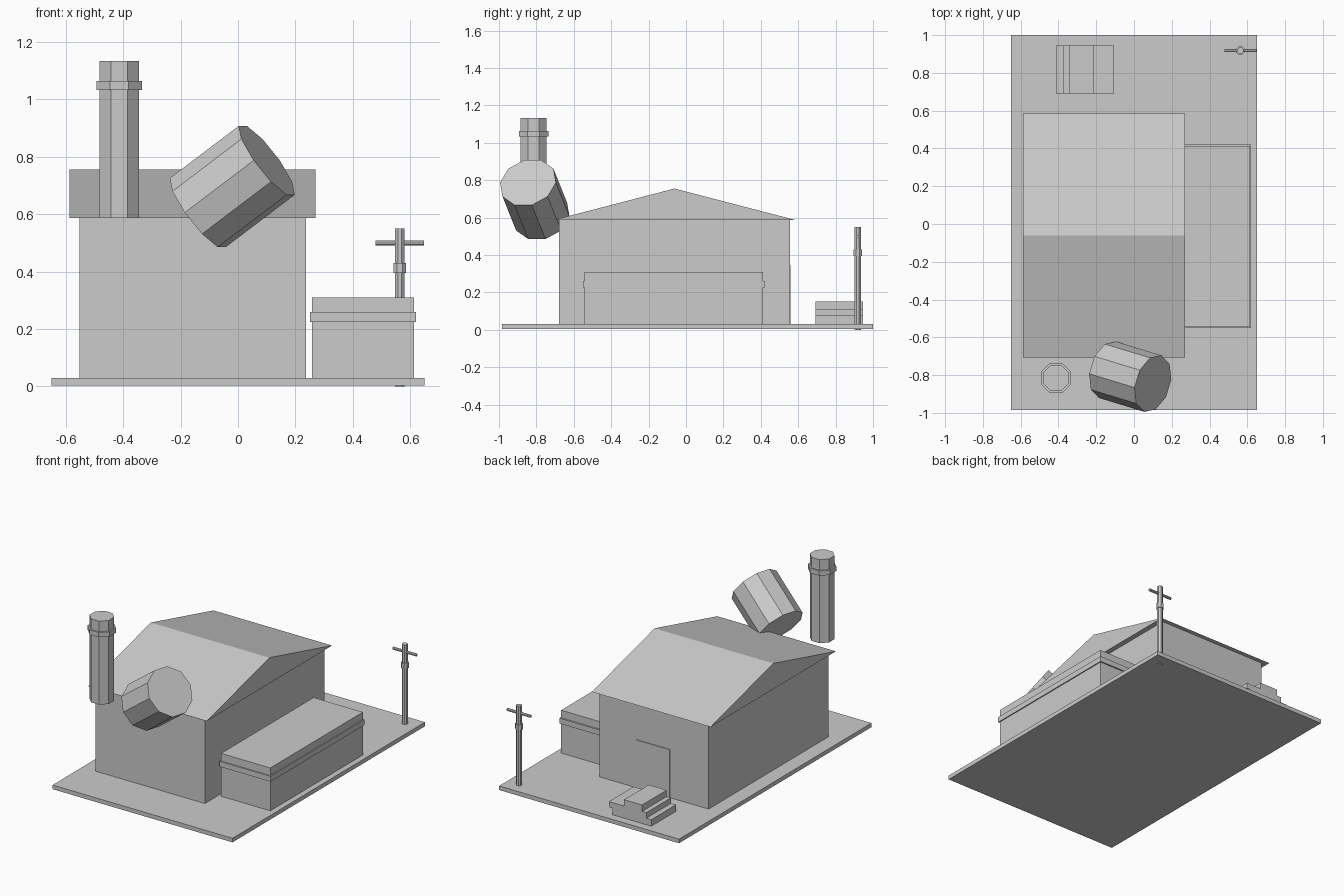
import bpy
import bmesh
import math
from mathutils import Matrix, Vector

cube = bpy.data.objects.get("Cube")
if cube:
    bpy.data.objects.remove(cube, do_unlink=True)

GREY = (0.6, 0.6, 0.6, 1.0)
grey = bpy.data.materials.new("plain_grey")
grey.use_nodes = True
grey.diffuse_color = GREY
grey.node_tree.nodes["Principled BSDF"].inputs["Base Color"].default_value = GREY


def finish(name, bm):
    bmesh.ops.recalc_face_normals(bm, faces=bm.faces)
    mesh = bpy.data.meshes.new(name)
    bm.to_mesh(mesh)
    bm.free()
    mesh.materials.append(grey)
    obj = bpy.data.objects.new(name, mesh)
    bpy.context.collection.objects.link(obj)
    return obj


def box(name, x, y, z):
    """Box from (min, max) ranges on each axis."""
    bm = bmesh.new()
    bmesh.ops.create_cube(bm, size=1)
    for v in bm.verts:
        v.co = [lo + (c + 0.5) * (hi - lo) for c, (lo, hi) in zip(v.co, (x, y, z))]
    return finish(name, bm)


def prism(name, start, end, radius, sides, turn=0.0):
    """Flat-sided cylinder between two points; turn offsets its corners."""
    a, b = Vector(start), Vector(end)
    n = (b - a).normalized()
    u = Vector((0, 0, 1)).cross(n)
    u = u.normalized() if u.length > 0.001 else Vector((1, 0, 0))
    v = n.cross(u)
    bm = bmesh.new()
    rings = []
    for centre in (a, b):
        angles = [turn + math.tau * i / sides for i in range(sides)]
        rings.append([bm.verts.new(centre + radius * (u * math.cos(t) + v * math.sin(t)))
                      for t in angles])
    bm.faces.new(rings[0])
    bm.faces.new(rings[1])
    for i in range(sides):
        j = (i + 1) % sides
        bm.faces.new((rings[0][i], rings[0][j], rings[1][j], rings[1][i]))
    return finish(name, bm)


def upright(name, x, y, z, width, sides=8):
    """Vertical prism with flats facing the axes, sized across its flats."""
    half = math.pi / sides
    return prism(name, (x, y, z[0]), (x, y, z[1]), width / 2 / math.cos(half), sides, half)


# Ground slab
GROUND = 0.03
box("ground_slab", (-0.65, 0.65), (-0.985, 1.0), (0.003, GROUND))

# Main building with a gabled roof
EAVE = 0.587
box("main_walls", (-0.552, 0.237), (-0.68, 0.555), (GROUND, EAVE))
bm = bmesh.new()
profile = [(-0.708, EAVE), (0.585, EAVE), (-0.062, 0.755)]
gable = bm.faces.new([bm.verts.new((-0.587, y, z)) for y, z in profile])
extruded = bmesh.ops.extrude_face_region(bm, geom=[gable])["geom"]
bmesh.ops.translate(bm, vec=(0.857, 0, 0),
                    verts=[g for g in extruded if isinstance(g, bmesh.types.BMVert)])
finish("gable_roof", bm)
box("back_door", (-0.273, -0.033), (0.55, 0.56), (GROUND, 0.345))

# Side annex with a band below its flat top
box("annex", (0.257, 0.613), (-0.542, 0.413), (GROUND, 0.31))
box("annex_band", (0.25, 0.62), (-0.55, 0.422), (0.225, 0.26))

# Chimney and its collar
upright("chimney", -0.413, -0.815, (EAVE, 1.132), 0.138)
upright("chimney_collar", -0.413, -0.815, (1.032, 1.063), 0.158)

# Tilted tank
prism("tilted_tank", (-0.14, -0.772, 0.605), (0.10, -0.845, 0.787), 0.156, 10)

# Stacked slabs behind the building
STACK_Y = (0.692, 0.946)
box("slab_bottom", (-0.412, -0.13), STACK_Y, (GROUND, 0.073))
box("slab_middle", (-0.376, -0.105), STACK_Y, (0.073, 0.109))
box("slab_top", (-0.345, -0.215), STACK_Y, (0.109, 0.151))

# Utility pole with collar and crossbar
POLE = (0.563, 0.918)
upright("pole", *POLE, (0.0, 0.55), 0.033)
upright("pole_collar", *POLE, (0.395, 0.43), 0.044)
prism("pole_crossbar", (0.478, POLE[1], 0.499), (0.648, POLE[1], 0.499), 0.009, 8, math.pi / 8)
